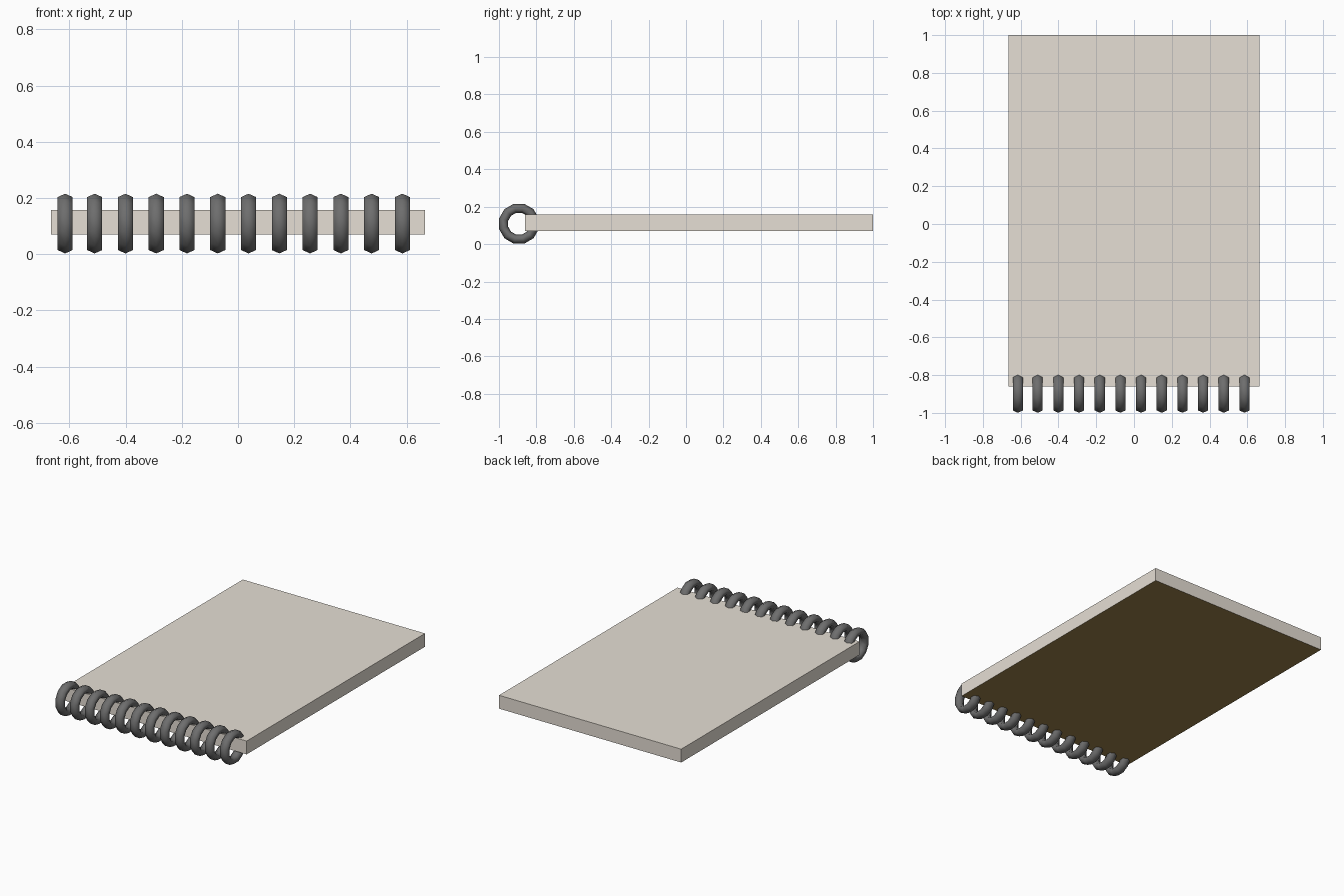
import bpy, bmesh, math

if "Cube" in bpy.data.objects:
    bpy.data.objects.remove(bpy.data.objects["Cube"])

def material(name, rgb):
    m = bpy.data.materials.new(name)
    m.diffuse_color = (*rgb, 1)
    m.use_nodes = True
    m.node_tree.nodes["Principled BSDF"].inputs["Base Color"].default_value = m.diffuse_color
    return m

paper = material("warm paper", (0.79, 0.735, 0.66))
brown = material("brown card", (0.33, 0.22, 0.07))
metal = material("dark grey wire", (0.155, 0.155, 0.155))

# Page block with a brown card underside
bpy.ops.mesh.primitive_cube_add(size=1, location=(0, 0.07, 0.114))
pad = bpy.context.object
pad.name = "page_block"
pad.scale = (1.33, 1.86, 0.088)
pad.data.materials.append(paper)
pad.data.materials.append(brown)
for p in pad.data.polygons:
    if p.normal.z < -0.5:
        p.material_index = 1

# Binding ring: 12 segments, hexagonal tube, ridge facing outwards
SEG, SIDES, MAJOR = 12, 6, 0.085

def ring_mesh():
    bm = bmesh.new()
    loops = []
    for i in range(SEG):
        a = math.tau * (i + 0.5) / SEG
        loop = []
        for j in range(SIDES):
            t = math.tau * j / SIDES
            r = MAJOR + 0.025 * math.cos(t)
            loop.append(bm.verts.new((0.031 * math.sin(t), r * math.cos(a), r * math.sin(a))))
        loops.append(loop)
    for i in range(SEG):
        for j in range(SIDES):
            a, b, k = loops[i], loops[(i + 1) % SEG], (j + 1) % SIDES
            bm.faces.new((a[j], b[j], b[k], a[k])).smooth = True
    bmesh.ops.recalc_face_normals(bm, faces=bm.faces)
    me = bpy.data.meshes.new("binding_ring")
    bm.to_mesh(me)
    bm.free()
    me.materials.append(metal)
    return me

# Row of twelve rings along the front edge
mesh = ring_mesh()
for i in range(12):
    x = -0.615 if i == 0 else -0.51 + (i - 1) * 0.1095
    ob = bpy.data.objects.new(f"binding_ring_{i + 1}", mesh)
    ob.location = (x, -0.893, 0.109)
    bpy.context.collection.objects.link(ob)
